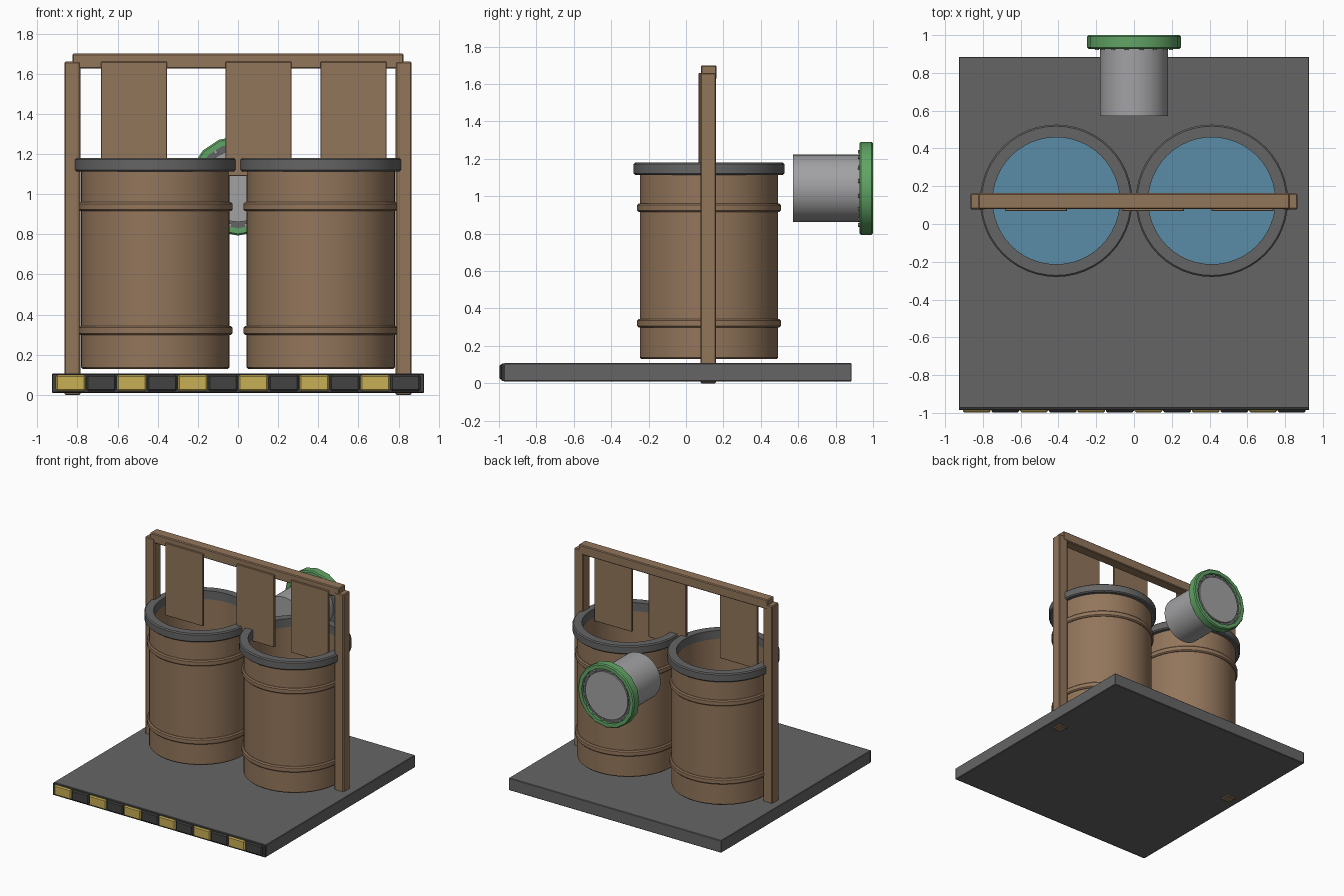
import bpy, bmesh, math
from mathutils import Matrix, Vector

cube = bpy.data.objects.get("Cube")
if cube:
    bpy.data.objects.remove(cube, do_unlink=True)


def material(name, rgb):
    m = bpy.data.materials.new(name)
    m.use_nodes = True
    m.diffuse_color = (*rgb, 1)
    bsdf = m.node_tree.nodes["Principled BSDF"]
    bsdf.inputs["Base Color"].default_value = (*rgb, 1)
    bsdf.inputs["Roughness"].default_value = 0.7
    return m


brown = material("brown wood", (0.29, 0.18, 0.105))
grey = material("dark grey", (0.13, 0.13, 0.13))
black = material("charcoal", (0.055, 0.055, 0.055))
yellow = material("hazard yellow", (0.58, 0.43, 0.09))
green = material("flange green", (0.12, 0.37, 0.13))
steel = material("light steel", (0.36, 0.36, 0.37))
water = material("water blue", (0.10, 0.26, 0.38))


def finish(bm, name, mat, smooth=False):
    bmesh.ops.recalc_face_normals(bm, faces=bm.faces)
    mesh = bpy.data.meshes.new(name)
    bm.to_mesh(mesh)
    bm.free()
    mesh.materials.append(mat)
    obj = bpy.data.objects.new(name, mesh)
    bpy.context.collection.objects.link(obj)
    if smooth:
        bpy.ops.object.select_all(action='DESELECT')
        obj.select_set(True)
        bpy.context.view_layer.objects.active = obj
        bpy.ops.object.shade_smooth_by_angle(angle=math.radians(35))
    return obj


def box(name, lo, hi, mat, bevel=0.006):
    lo, hi = Vector(lo), Vector(hi)
    bm = bmesh.new()
    bmesh.ops.create_cube(bm, size=1)
    bmesh.ops.scale(bm, vec=hi - lo, verts=bm.verts)
    bmesh.ops.translate(bm, vec=(lo + hi) / 2, verts=bm.verts)
    if bevel:
        bmesh.ops.bevel(bm, geom=bm.edges[:], offset=bevel, segments=1, affect='EDGES')
    return finish(bm, name, mat)


def lathe(name, profile, mat, at, sides=48, closed=False, along_y=False):
    """Spin (radius, height) points about z, optionally laid along +y."""
    bm = bmesh.new()
    pts = [bm.verts.new((r, 0, h)) for r, h in profile]
    edges = [bm.edges.new(p) for p in zip(pts, pts[1:])]
    if closed:
        edges.append(bm.edges.new((pts[-1], pts[0])))
    bmesh.ops.spin(bm, geom=pts + edges, cent=(0, 0, 0), axis=(0, 0, 1),
                   angle=math.tau, steps=sides, use_duplicate=False)
    bmesh.ops.remove_doubles(bm, verts=bm.verts, dist=0.0001)
    if along_y:
        bm.transform(Matrix.Rotation(-math.pi / 2, 4, 'X'))
    bm.transform(Matrix.Translation(at))
    return finish(bm, name, mat, smooth=True)


def ring(name, r0, r1, h0, h1, mat, at, c=0.008, **kw):
    """Ring of rectangular section with chamfered outer edges."""
    section = [(r0, h0), (r1 - c, h0), (r1, h0 + c), (r1, h1 - c), (r1 - c, h1), (r0, h1)]
    return lathe(name, section, mat, at, closed=True, **kw)


# Base with a hazard strip along its front edge
box("base", (-0.927, -0.975, 0.01), (0.927, 0.885, 0.107), grey, 0.004)
box("hazard_strip_backing", (-0.927, -0.986, 0.012), (0.927, -0.97, 0.105), black, 0.003)
pitch = 0.1515
for i in range(12):
    x = -0.908 + i * pitch
    box("hazard_block", (x + 0.002, -0.998, 0.02), (x + pitch - 0.002, -0.97, 0.1),
        black if i % 2 else yellow, 0.008)

# Two open barrels with bands, rims and water
for side, x in (("right", -0.412), ("left", 0.412)):
    at = (x, 0.123, 0)
    lathe(side + "_barrel", [(0, 0.13), (0.362, 0.13), (0.37, 0.138), (0.37, 1.15),
                             (0.34, 1.15), (0.34, 0.17), (0, 0.17)], brown, at)
    ring(side + "_lower_band", 0.36, 0.384, 0.298, 0.343, brown, at)
    ring(side + "_upper_band", 0.36, 0.384, 0.915, 0.96, brown, at)
    ring(side + "_rim", 0.336, 0.403, 1.113, 1.18, grey, at)
    lathe(side + "_water", [(0, 0.6), (0.341, 0.6)], water, at)

# Frame: two posts, a top beam and hanging boards
for side, s in (("right", -1), ("left", 1)):
    box(side + "_post", (s * 0.825 - 0.04, 0.078, 0), (s * 0.825 + 0.04, 0.161, 1.66), brown)
box("top_beam", (-0.825, 0.08, 1.625), (0.825, 0.163, 1.70), brown)
for x in (-0.518, 0.102, 0.575):
    box("hanging_board", (x - 0.164, 0.068, 1.09), (x + 0.164, 0.088, 1.66), brown, 0.003)

# Outlet pipe at the back with a green flange, end plate and bolts
at = (0, 0, 1.042)
lathe("pipe", [(0, 0.573), (0.18, 0.573), (0.18, 0.96), (0, 0.96)], steel, at, along_y=True)
ring("flange", 0.212, 0.248, 0.927, 1.0, green, at, sides=16, along_y=True)
ring("flange_inner", 0.17, 0.216, 0.93, 0.978, grey, at, c=0, along_y=True)
lathe("end_plate", [(0.185, 0.96), (0.185, 0.99), (0, 0.99)], steel, at, along_y=True)
for i in range(16):
    a = math.tau * (i + 0.5) / 16
    pos = (0.2 * math.cos(a), 0, 1.042 + 0.2 * math.sin(a))
    lathe("bolt", [(0, 0.92), (0.01, 0.92), (0.01, 0.99), (0, 0.99)], steel, pos,
          sides=8, along_y=True)
